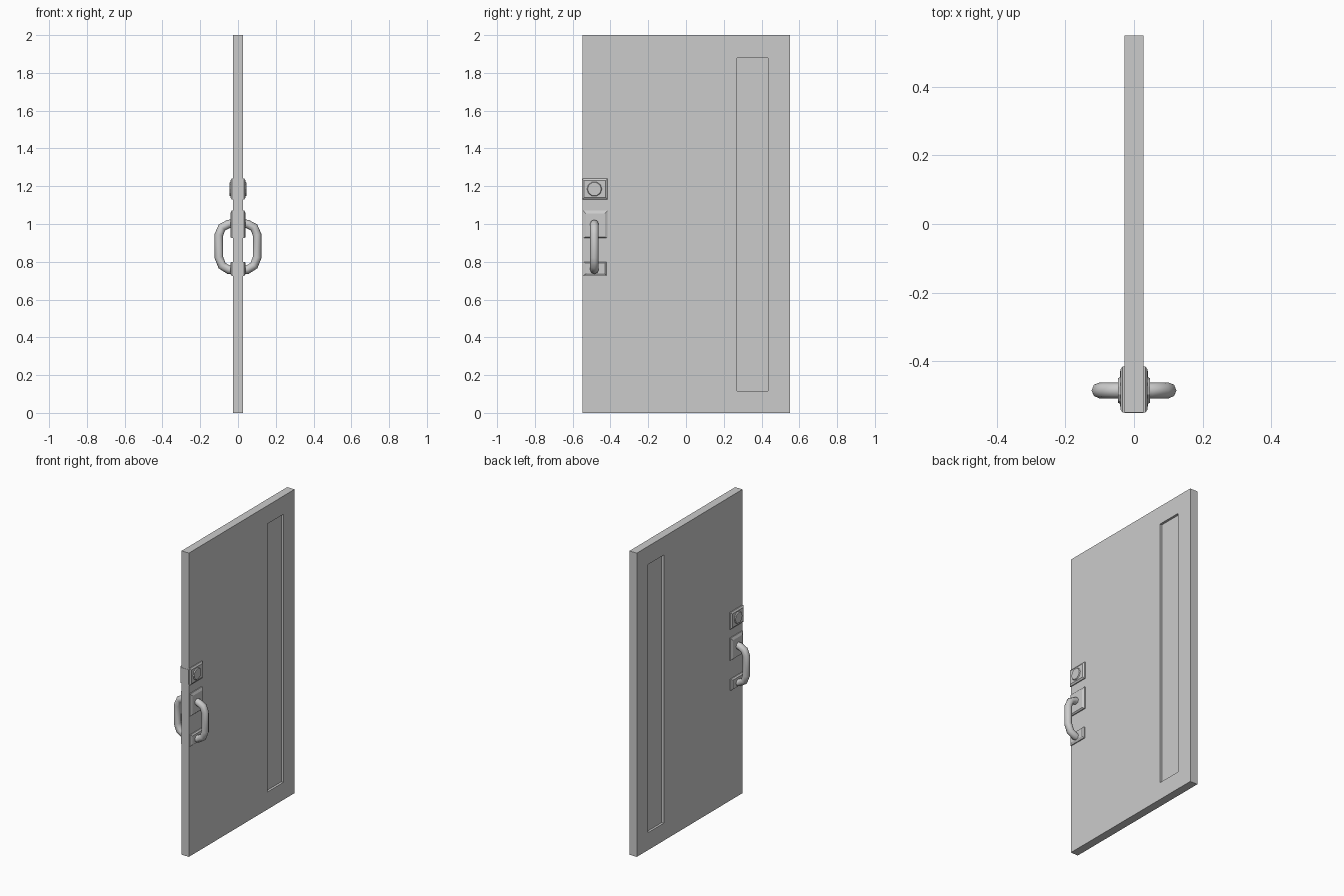
import bpy, bmesh, math
from mathutils import Vector

if "Cube" in bpy.data.objects:
    bpy.data.objects.remove(bpy.data.objects["Cube"])

FACE = 0.027      # half thickness of the door leaf
GRIP_Y = -0.485   # centre line of the lock and handle


def mesh_object(name, bm):
    bmesh.ops.recalc_face_normals(bm, faces=bm.faces)
    mesh = bpy.data.meshes.new(name)
    bm.to_mesh(mesh)
    bm.free()
    ob = bpy.data.objects.new(name, mesh)
    bpy.context.collection.objects.link(ob)
    return ob


def box(name, lo, hi):
    bm = bmesh.new()
    bmesh.ops.create_cube(bm, size=1)
    lo, hi = Vector(lo), Vector(hi)
    for v in bm.verts:
        v.co = (lo + hi) / 2 + Vector(a * b for a, b in zip(v.co, hi - lo))
    return mesh_object(name, bm)


def plate(name, side, base, top, rise):
    """Tapered plate on a door face; base and top are (y0, y1, z0, z1)."""
    bm = bmesh.new()
    rings = []
    for (y0, y1, z0, z1), x in ((base, FACE - 0.005), (base, FACE + 0.006), (top, FACE + rise)):
        rings.append([bm.verts.new((side * x, y, z))
                      for y, z in ((y0, z0), (y1, z0), (y1, z1), (y0, z1))])
    for a, b in zip(rings, rings[1:]):
        for i in range(4):
            j = (i + 1) % 4
            bm.faces.new((a[i], a[j], b[j], b[i]))
    bm.faces.new(rings[0])
    bm.faces.new(rings[-1])
    return mesh_object(name, bm)


def select_only(ob):
    bpy.ops.object.select_all(action='DESELECT')
    ob.select_set(True)
    bpy.context.view_layer.objects.active = ob


def handle(name, side):
    """Octagonal tube swept along a chamfered U path."""
    path = [(0.02, 1.0), (0.05, 1.0), (0.085, 0.982), (0.101, 0.943),
            (0.101, 0.823), (0.085, 0.78), (0.05, 0.758), (0.02, 0.758)]
    curve = bpy.data.curves.new(name, 'CURVE')
    curve.dimensions = '3D'
    curve.bevel_depth = 0.023
    curve.bevel_resolution = 2
    curve.use_fill_caps = True
    spline = curve.splines.new('POLY')
    spline.points.add(len(path) - 1)
    for p, (x, z) in zip(spline.points, path):
        p.co = (side * x, GRIP_Y, z, 1)
    ob = bpy.data.objects.new(name, curve)
    bpy.context.collection.objects.link(ob)
    select_only(ob)
    bpy.ops.object.convert(target='MESH')
    bpy.ops.object.shade_smooth_by_angle(angle=math.radians(50))


# Door leaf with a tall recessed panel on each face
door = box("door_leaf", (-FACE, -0.549, 0), (FACE, 0.55, 2))
for side in (-1, 1):
    a, b = sorted((side * (FACE - 0.015), side * 0.1))
    cutter = box("panel_cutter", (a, 0.27, 0.115), (b, 0.435, 1.88))
    cutter.hide_render = True
    mod = door.modifiers.new("panel", 'BOOLEAN')
    mod.operation = 'DIFFERENCE'
    mod.solver = 'EXACT'
    mod.object = cutter
    select_only(door)
    bpy.ops.object.modifier_apply(modifier=mod.name)
    bpy.data.objects.remove(cutter)

# Lock strike on the door edge
box("lock_edge_plate", (-FACE, -0.551, 1.135), (FACE, -0.54, 1.232))

# Lock and pull handle on both faces
for side, label in ((-1, "left"), (1, "right")):
    plate("lock_plate_" + label, side, (-0.55, -0.415, 1.13, 1.24),
          (-0.54, -0.425, 1.14, 1.23), 0.013)
    bm = bmesh.new()
    bmesh.ops.create_cone(bm, cap_ends=True, segments=10, radius1=0.043,
                          radius2=0.036, depth=0.012)
    knob = mesh_object("lock_cylinder_" + label, bm)
    knob.rotation_euler = (0, side * math.pi / 2, 0)
    knob.location = (side * (FACE + 0.013), GRIP_Y, 1.185)
    plate("upper_handle_plate_" + label, side, (-0.545, -0.415, 0.925, 1.072),
          (-0.53, -0.43, 0.932, 1.055), 0.014)
    plate("lower_handle_plate_" + label, side, (-0.545, -0.42, 0.725, 0.80),
          (-0.53, -0.43, 0.737, 0.793), 0.014)
    handle("pull_handle_" + label, side)
